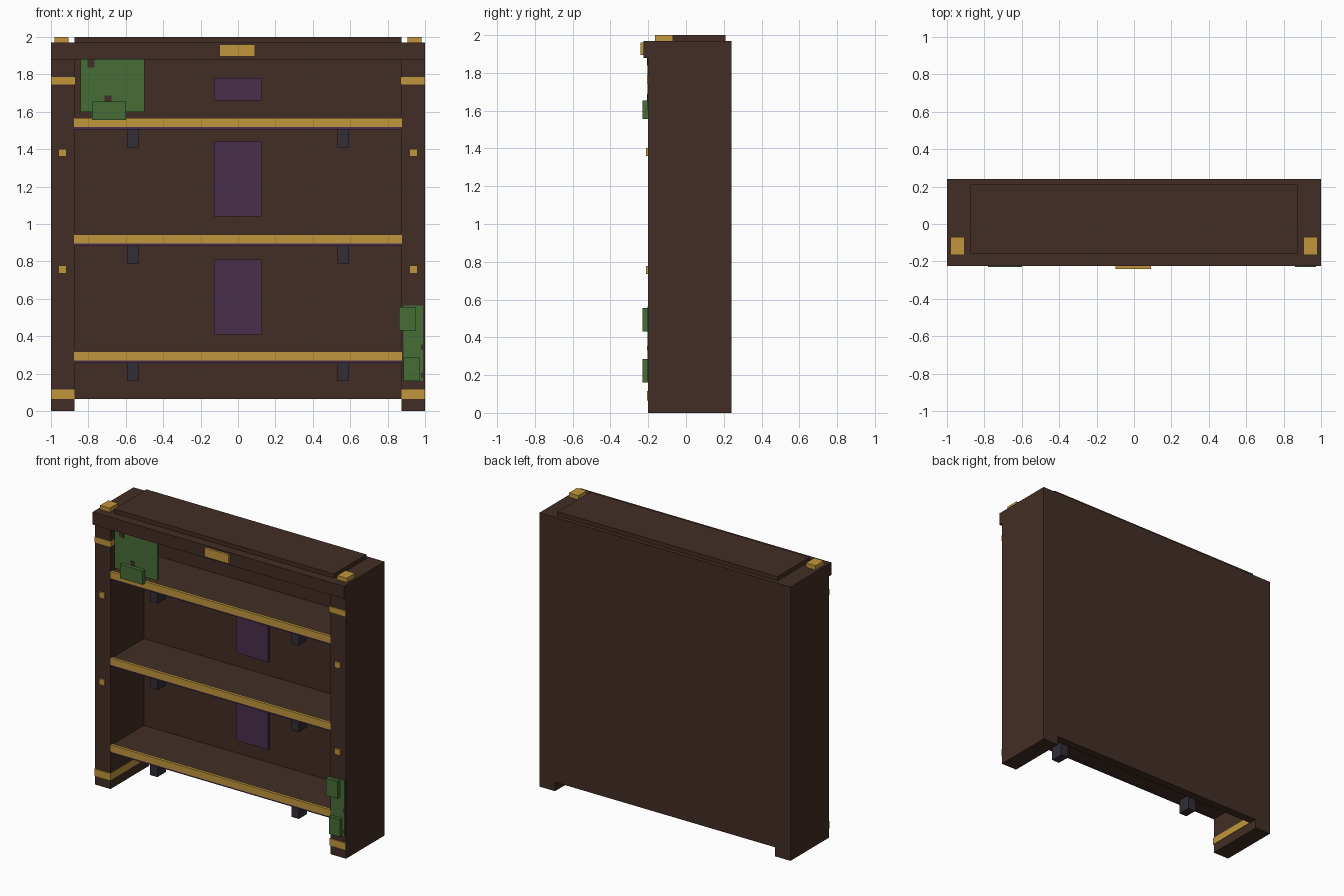
import bpy
import bmesh

if "Cube" in bpy.data.objects:
    bpy.data.objects.remove(bpy.data.objects["Cube"])


def material(name, rgb):
    m = bpy.data.materials.new(name)
    m.diffuse_color = (*rgb, 1)
    m.use_nodes = True
    m.node_tree.nodes["Principled BSDF"].inputs["Base Color"].default_value = m.diffuse_color
    return m


WOOD = material("dark_wood", (0.054, 0.027, 0.018))
GOLD = material("brass", (0.53, 0.305, 0.046))
MOSS = material("moss_green", (0.061, 0.152, 0.037))
PURPLE = material("purple_cloth", (0.065, 0.028, 0.070))
SLATE = material("slate_iron", (0.032, 0.026, 0.037))


def box(name, mat, x, y, z):
    """Box from (min, max) ranges on each axis."""
    bm = bmesh.new()
    bmesh.ops.create_cube(bm, size=1)
    for v in bm.verts:
        v.co = [r[0] if c < 0 else r[1] for c, r in zip(v.co, (x, y, z))]
    me = bpy.data.meshes.new(name)
    bm.to_mesh(me)
    bm.free()
    me.materials.append(mat)
    ob = bpy.data.objects.new(name, me)
    bpy.context.collection.objects.link(ob)
    return ob


def pair(name, mat, x, y, z):
    """The same box on the right and left sides."""
    box(name + "_right", mat, x, y, z)
    box(name + "_left", mat, (-x[1], -x[0]), y, z)


# Carcass: sides, back, top slab and raised cap
pair("side_panel", WOOD, (0.875, 1), (-0.2, 0.24), (0, 1.89))
box("back_panel", WOOD, (-0.876, 0.876), (0.18, 0.24), (0.065, 1.89))
box("top_slab", WOOD, (-1, 1), (-0.225, 0.24), (1.88, 1.97))
box("top_cap", WOOD, (-0.875, 0.875), (-0.16, 0.21), (1.965, 2))

# Shelves with brass lip, purple under-trim and iron brackets
for i, z in enumerate((0.27, 0.895, 1.518)):
    box(f"shelf_{i}", WOOD, (-0.876, 0.876), (-0.185, 0.181), (z - 0.008, z + 0.043))
    box(f"shelf_lip_{i}", GOLD, (-0.876, 0.876), (-0.201, -0.18), (z, z + 0.049))
    box(f"shelf_under_trim_{i}", PURPLE, (-0.876, 0.876), (-0.197, -0.184), (z - 0.012, z))
    pair(f"shelf_bracket_{i}", SLATE, (0.533, 0.593), (-0.155, -0.06), (z - 0.11, z - 0.005))

# Purple panels on the back
for i, (a, b) in enumerate(((0.41, 0.81), (1.04, 1.44), (1.66, 1.78))):
    box(f"back_cloth_{i}", PURPLE, (-0.128, 0.125), (0.165, 0.181), (a, b))

# Brass bands, studs, corner blocks and name plate
pair("upper_band", GOLD, (0.868, 0.9995), (-0.206, -0.15), (1.745, 1.785))
pair("lower_band", GOLD, (0.872, 0.9995), (-0.206, 0.23), (0.065, 0.115))
for i, z in enumerate((0.735, 1.36)):
    pair(f"stud_{i}", GOLD, (0.916, 0.96), (-0.212, -0.19), (z, z + 0.042))
pair("corner_block", GOLD, (0.905, 0.982), (-0.165, -0.07), (1.965, 2))
box("header_plate", GOLD, (-0.098, 0.092), (-0.24, -0.224), (1.895, 1.96))

# Moss hanging at the upper left, with small gaps
box("upper_moss", MOSS, (-0.843, -0.5), (-0.203, -0.185), (1.6, 1.882))
box("upper_moss_clump", MOSS, (-0.78, -0.598), (-0.23, -0.2), (1.555, 1.655))
box("upper_moss_gap", WOOD, (-0.805, -0.766), (-0.206, -0.202), (1.838, 1.88))
box("middle_moss_gap", WOOD, (-0.713, -0.677), (-0.206, -0.202), (1.65, 1.688))

# Moss climbing the right side
box("lower_moss", MOSS, (0.885, 0.99), (-0.204, -0.19), (0.16, 0.563))
box("lower_moss_clump_a", MOSS, (0.862, 0.953), (-0.23, -0.195), (0.43, 0.555))
box("lower_moss_clump_b", MOSS, (0.885, 0.972), (-0.23, -0.2), (0.16, 0.285))
for i, z in enumerate((0.18, 0.33)):
    box(f"lower_moss_gap_{i}", WOOD, (0.979, 0.992), (-0.207, -0.203), (z, z + 0.025))
